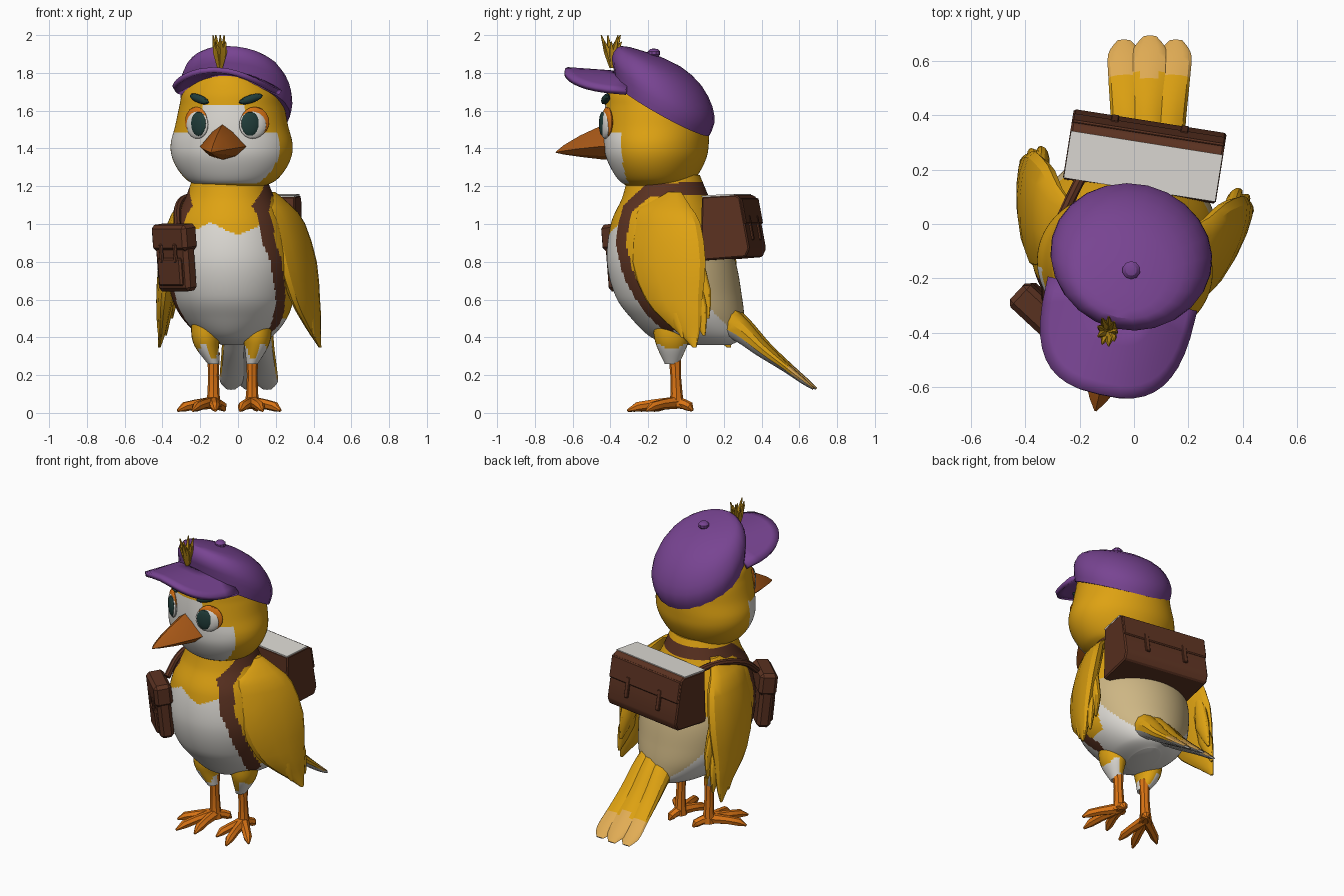
import bpy, bmesh, math
from math import sin, cos, pi, radians
from mathutils import Vector, Matrix
from mathutils.geometry import intersect_point_line

cube = bpy.data.objects.get("Cube")
if cube:
    bpy.data.objects.remove(cube, do_unlink=True)


def material(name, hexcode):
    rgb = [int(hexcode[i:i + 2], 16) / 255 for i in (0, 2, 4)]
    col = [c / 12.92 if c < .04 else ((c + .055) / 1.055) ** 2.4 for c in rgb] + [1]
    m = bpy.data.materials.new(name)
    m.use_nodes = True
    m.diffuse_color = col
    m.node_tree.nodes["Principled BSDF"].inputs["Base Color"].default_value = col
    return m


YELLOW = material("golden yellow", "DEA212")
WHITE = material("warm white", "DEDBD5")
TAN = material("rump tan", "CDB684")
TIP = material("pale orange", "E2AD55")
BROWN = material("leather brown", "5B3221")
PURPLE = material("cap purple", "784492")
ORANGE = material("leg orange", "DB7414")
BEAK = material("beak brown orange", "A85817")
DARK = material("dark teal", "213D3A")
OCHRE = material("tuft ochre", "B98A16")

BODY = Matrix.Translation((-.02, 0, 0)) @ Matrix.Rotation(radians(-12), 4, 'Z')
HEAD = Matrix.Translation((-.02, -.16, 0)) @ Matrix.Rotation(radians(-13), 4, 'Z')
WORLD = Matrix.Identity(4)


def finish(name, bm, mats, pose=WORLD, rule=None, angle=30):
    """Turn a bmesh into a shaded, coloured object."""
    bmesh.ops.recalc_face_normals(bm, faces=bm.faces)
    bm.normal_update()
    if rule:
        for f in bm.faces:
            f.material_index = mats.index(rule(f.calc_center_median(), f.normal))
    me = bpy.data.meshes.new(name)
    bm.to_mesh(me)
    bm.free()
    for m in mats:
        me.materials.append(m)
    me.shade_smooth()
    me.set_sharp_from_angle(angle=radians(angle))
    ob = bpy.data.objects.new(name, me)
    ob.matrix_world = pose
    bpy.context.collection.objects.link(ob)
    return ob


def skin(rings, closed=True):
    """Join rings of points into a capped loft, or an open sheet."""
    bm = bmesh.new()
    vs = [[bm.verts.new(p) for p in r] for r in rings]
    n = len(vs[0])
    for a, b in zip(vs, vs[1:]):
        for i in range(n if closed else n - 1):
            j = (i + 1) % n
            bm.faces.new((a[i], a[j], b[j], b[i]))
    if closed:
        bm.faces.new(vs[0])
        bm.faces.new(vs[-1])
    return bm


def smooth(rows, k):
    """Catmull-Rom interpolation of rows of numbers."""
    pts = [rows[0]] + rows + [rows[-1]]
    out = []
    for a, b, c, d in zip(pts, pts[1:], pts[2:], pts[3:]):
        for i in range(k):
            t = i / k
            out.append([.5 * (2 * q + (r - p) * t + (2 * p - 5 * q + 4 * r - s) * t * t
                              + (3 * q - p - 3 * r + s) * t ** 3)
                        for p, q, r, s in zip(a, b, c, d)])
    return out + [rows[-1]]


def oval(centre, u, v, n):
    c = Vector(centre)
    return [c + Vector(u) * cos(2 * pi * i / n) + Vector(v) * sin(2 * pi * i / n) for i in range(n)]


def tube(name, pts, radii, mat, n=8):
    pts = [Vector(p) for p in pts]
    rings = []
    for i, p in enumerate(pts):
        d = (pts[min(i + 1, len(pts) - 1)] - pts[max(i - 1, 0)]).normalized()
        u = d.orthogonal().normalized() if i == 0 else (u - d * u.dot(d)).normalized()
        rings.append(oval(p, u * radii[i], d.cross(u) * radii[i], n))
    return finish(name, skin(rings), [mat])


def blob(name, mat, pose, size, n=20):
    bm = bmesh.new()
    bmesh.ops.create_uvsphere(bm, u_segments=n, v_segments=n // 2, radius=1,
                              matrix=Matrix.Diagonal((*size, 1)))
    return finish(name, bm, [mat], pose)


def box(name, mat, pose, size, at, bevel=.006):
    bm = bmesh.new()
    bmesh.ops.create_cube(bm, size=1, matrix=Matrix.Translation(at) @ Matrix.Diagonal((*size, 1)))
    if bevel:
        bmesh.ops.bevel(bm, geom=bm.edges[:], offset=bevel, segments=1, affect='EDGES')
    return finish(name, bm, [mat], pose)


# Body: plumage and harness are painted by region
harness = [Vector(p) for p in ((0, .13, 1.19), (0, -.155, 1.18), (0, -.275, 1.08), (0, -.3, .9),
                               (0, -.245, .72), (0, -.15, .56), (0, -.05, .45))]


def harness_distance(c):
    p = Vector((0, c.y, c.z))
    best = 9
    for a, b in zip(harness, harness[1:]):
        q, t = intersect_point_line(p, a, b)
        best = min(best, (p - a.lerp(b, min(1, max(0, t)))).length)
    return best


def body_paint(c, n):
    if harness_distance(c) < .033 and (abs(c.x) > .1 or c.y > 0):
        return BROWN
    if c.y > .08:
        if c.z > .84:
            return YELLOW
        return TAN if c.z > .79 - 1.3 * c.y and abs(c.x) < .31 else WHITE
    edge = -.3 + max(0, .85 - c.z) * .6
    if c.z > .5 and c.y > edge:
        return YELLOW
    return YELLOW if c.z > .94 + .07 * abs((c.x * 7 + .3) % 2 - 1) else WHITE


body_rows = [[.36, .09, .08, .15], [.40, .06, .18, .245], [.5, .01, .275, .30], [.62, -.04, .325, .335],
             [.8, -.08, .345, .34], [1, -.11, .30, .29], [1.14, -.11, .235, .23], [1.26, -.12, .19, .19]]
rings = [oval((0, y, z), (rx, 0, 0), (0, ry, 0), 160) for z, y, rx, ry in smooth(body_rows, 20)]
finish("body", skin(rings), [YELLOW, WHITE, TAN, BROWN], BODY, body_paint)


# Head with a white face mask
def head_paint(c, n):
    cheek = 1.215 < c.z < 1.46 + .1 * abs(c.x) and c.y < -.1 - .08 * c.x
    brow = 1.4 < c.z < 1.635 and abs(c.x) < .15 - .5 * max(0, c.z - 1.54) and c.y < 0
    return WHITE if cheek or brow else YELLOW


head_rows = [[1.2, 0, .17, .15], [1.23, 0, .235, .195], [1.29, 0, .288, .235], [1.36, 0, .32, .265],
             [1.43, 0, .324, .275], [1.52, 0, .3, .278], [1.62, 0, .278, .272], [1.7, -.03, .25, .23],
             [1.78, -.06, .17, .165], [1.82, -.07, .08, .08]]
rings = [oval((-.014, y, z), (rx, 0, 0), (0, ry, 0), 120) for z, y, rx, ry in smooth(head_rows, 8)]
finish("head", skin(rings), [YELLOW, WHITE], HEAD, head_paint)


# Eyes
def on_face(x, z, out, roll=0):
    y = -.28 * math.sqrt(1 - (x / .3) ** 2)
    n = Vector((x / .09, y / .078, 0)).normalized()
    return (HEAD @ Matrix.Translation(Vector((x + .01, y, z)) + n * out)
            @ Matrix.Rotation(math.atan2(n.x, -n.y), 4, 'Z') @ Matrix.Rotation(roll, 4, 'Y'))


for s, side, out in ((1, "left", -.008), (-1, "right", .006)):
    blob(side + "_eyelid", ORANGE, on_face(s * .16, 1.54, out - .004, s * .3), (.08, .02, .08))
    blob(side + "_eye_white", WHITE, on_face(s * .148, 1.525, out + .003), (.074, .022, .074))
    blob(side + "_pupil", DARK, on_face(s * .134, 1.53, out + .014), (.05, .016, .064))
    blob(side + "_eyebrow", DARK, on_face(s * .14, 1.662, out - .002, s * -.3), (.068, .02, .022), 12)

# Beak
half = [(0, 1.53), (.055, 1.49), (.125, 1.41), (.07, 1.36), (0, 1.34)]
outline = half + [(-x, z) for x, z in half[-2:0:-1]]
rings = [[Vector((x * k, y, 1.378 + (z - 1.378) * k)) for x, z in outline]
         for y, k in ((-.2, 1), (-.285, .97), (-.41, .6), (-.5, .26), (-.543, .03))]
finish("beak", skin(rings), [BEAK], HEAD, angle=20)

# Cap: tilted crown, brim, button and feather tuft
crown = [[.035, 1.608, 30, .29, .287], [.045, 1.675, 29, .3, .302], [.035, 1.75, 27, .288, .298],
         [.02, 1.83, 25, .24, .248], [-.01, 1.882, 21, .15, .16], [-.02, 1.9, 18, .01, .01]]
rings = [oval((0, y, z), (rx, 0, 0), (0, ry * cos(radians(t)), -ry * sin(radians(t))), 24)
         for y, z, t, rx, ry in smooth(crown, 2)]
finish("cap_crown", skin(rings), [PURPLE], HEAD)
sheet = []
for k in (.25, .5, .7, .88, 1):
    row = []
    for i in range(21):
        a = pi * i / 20
        x = .275 * k * math.copysign(abs(cos(a)) ** .7, cos(a))
        y = -.1 - .38 * k * max(0, sin(a)) ** .7
        row.append((x, y, 1.79 - 1.25 * x * x - .07 * (y + .1)))
    sheet.append(row)
brim = finish("cap_brim", skin(sheet, False), [PURPLE], HEAD)
solid = brim.modifiers.new("thickness", 'SOLIDIFY')
solid.thickness = .028
solid.offset = 0
blob("cap_button", PURPLE, Matrix.Translation((-.01, -.17, 1.905)), (.035, .035, .025), 10)
for i in range(9):
    a = 2 * pi * i / 9
    dx, dy = .035 * cos(a), .055 * sin(a)
    top = 2 if i % 2 else 1.965
    tube("tuft_feather", [(-.095, -.39, 1.83), (-.095 + dx * .6, -.395 + dy * .4, 1.91),
                          (-.1 + dx, -.395 + dy, top)], [.016, .018, .003], OCHRE, 5)


# Wings: a broad blade with stepped flight feathers
def wing_blade(name, rows, s, lean=.22):
    rings = [oval((s * x, y, z), (s * hw * sin(lean), hw * cos(lean), 0),
                  (s * th * cos(lean), -th * sin(lean), 0), 14) for z, x, y, hw, th in smooth(rows, 2)]
    finish(name, skin(rings), [YELLOW], BODY, angle=25)


wing = [[1.17, .2, -.03, .05, .02], [1.09, .255, -.06, .15, .045], [1, .295, -.035, .19, .06],
        [.8, .345, -.02, .215, .06], [.6, .38, .015, .165, .045], [.5, .4, .06, .115, .032],
        [.42, .415, .105, .06, .02], [.345, .435, .14, .01, .006]]
for s, side in ((1, "left"), (-1, "right")):
    wing_blade(side + "_wing", wing, s)
    for x, y, z in ((.41, .185, .41), (.38, .2, .5), (.42, .07, .4)):
        wing_blade(side + "_flight_feather",
                   [[z + .33, .36, y - .07, .03, .03], [z + .15, x - .02, y - .04, .055, .028],
                    [z, x, y, .008, .006]], s)

# Tail: three overlapping feathers, white beneath and pale at the tip
tail = [[.16, .53, .08, .1], [.3, .44, .075, .065], [.42, .335, .07, .042], [.55, .235, .068, .024],
        [.64, .165, .062, .015], [.69, .127, .025, .006]]


def tail_paint(c, n):
    if n.z < -.55:
        return WHITE
    return YELLOW if c.y < .55 else TIP


for k in (-1, 0, 1):
    rings = [oval((.045 + .02 * y + k * (.03 + .095 * y), y - .015 * abs(k), z), (hw, 0, 0),
                  (0, th * .64, th * .77), 12) for y, z, hw, th in smooth(tail, 4)]
    finish("tail_feather", skin(rings), [YELLOW, WHITE, TIP], WORLD, tail_paint)

# Legs and feet
feet = ((-.13, -.17, [(-.32, -.17), (-.24, -.3), (-.12, -.28), (-.07, .03)], "right"),
        (.075, .1, [(.225, -.21), (.13, -.31), (.01, -.24), (.1, .035)], "left"))
for x, hip, toes, side in feet:
    rows = [[.47, hip, .078], [.4, hip, .075], [.34, hip * .8 + x * .2, .06], [.26, x, .03]]
    rings = [oval((cx, -.075, z), (r, 0, 0), (0, r * 1.25, 0), 24) for z, cx, r in smooth(rows, 5)]
    finish(side + "_thigh", skin(rings), [YELLOW, WHITE], WORLD,
           lambda c, n: YELLOW if c.z > .325 + .04 * sin(c.x * 60) else WHITE)
    tube(side + "_leg", [(x, -.06, .32), (x, -.055, .2), (x, -.05, .1), (x, -.05, .03)],
         [.034, .028, .032, .042], ORANGE)
    for tx, ty in toes:
        mid = ((x + tx) / 2, (ty - .05) / 2, .045)
        tube(side + "_toe", [(x, -.05, .055), mid, (x * .2 + tx * .8, ty * .8 - .01, .033), (tx, ty, .012)],
             [.034, .027, .026, .007], ORANGE, 7)

# Backpack: extruded side profile, pale top, lid and buckles
PACK = Matrix.Rotation(radians(-9), 4, 'Z')
profile = [(.12, .805), (.365, .825), (.385, .87), (.335, 1.14), (.31, 1.155), (.13, 1.145)]
bm = skin([[(x, y, z) for y, z in profile] for x in (-.285, .285)])
bmesh.ops.bevel(bm, geom=bm.edges[:], offset=.008, segments=1, affect='EDGES')
finish("backpack", bm, [BROWN], PACK)
box("backpack_top_cover", WHITE, PACK @ Matrix.Rotation(radians(3), 4, 'X'),
    (.565, .175, .009), (0, .275, 1.138), 0)
SLOPE = PACK @ Matrix.Translation((0, .364, .99)) @ Matrix.Rotation(radians(10.5), 4, 'X')
box("backpack_lid", BROWN, SLOPE, (.57, .014, .14), (0, 0, .08))
for x in (-.13, .13):
    box("backpack_buckle_strap", BROWN, SLOPE, (.03, .02, .13), (x, 0, -.01), .004)

# Side pouch and its sling
POUCH = (Matrix.Translation((-.33, -.325, .82)) @ Matrix.Rotation(radians(-43), 4, 'Z')
         @ Matrix.Rotation(radians(6), 4, 'X'))
box("pouch", BROWN, POUCH, (.23, .085, .35), (0, 0, 0), .02)
box("pouch_flap", BROWN, POUCH, (.25, .11, .14), (0, 0, .11), .02)
box("pouch_pocket", BROWN, POUCH, (.17, .03, .15), (0, -.045, -.07), .01)
for x in (-.05, .05):
    box("pouch_buckle", BROWN, POUCH, (.025, .016, .1), (x, -.055, .03))
sling = smooth([[-.32, -.28, .99], [-.32, -.17, 1.08], [-.29, -.04, 1.13], [-.24, .08, 1.14],
                [-.18, .2, 1.11]], 4)
tube("pouch_sling", sling, [.02] * len(sling), BROWN)
